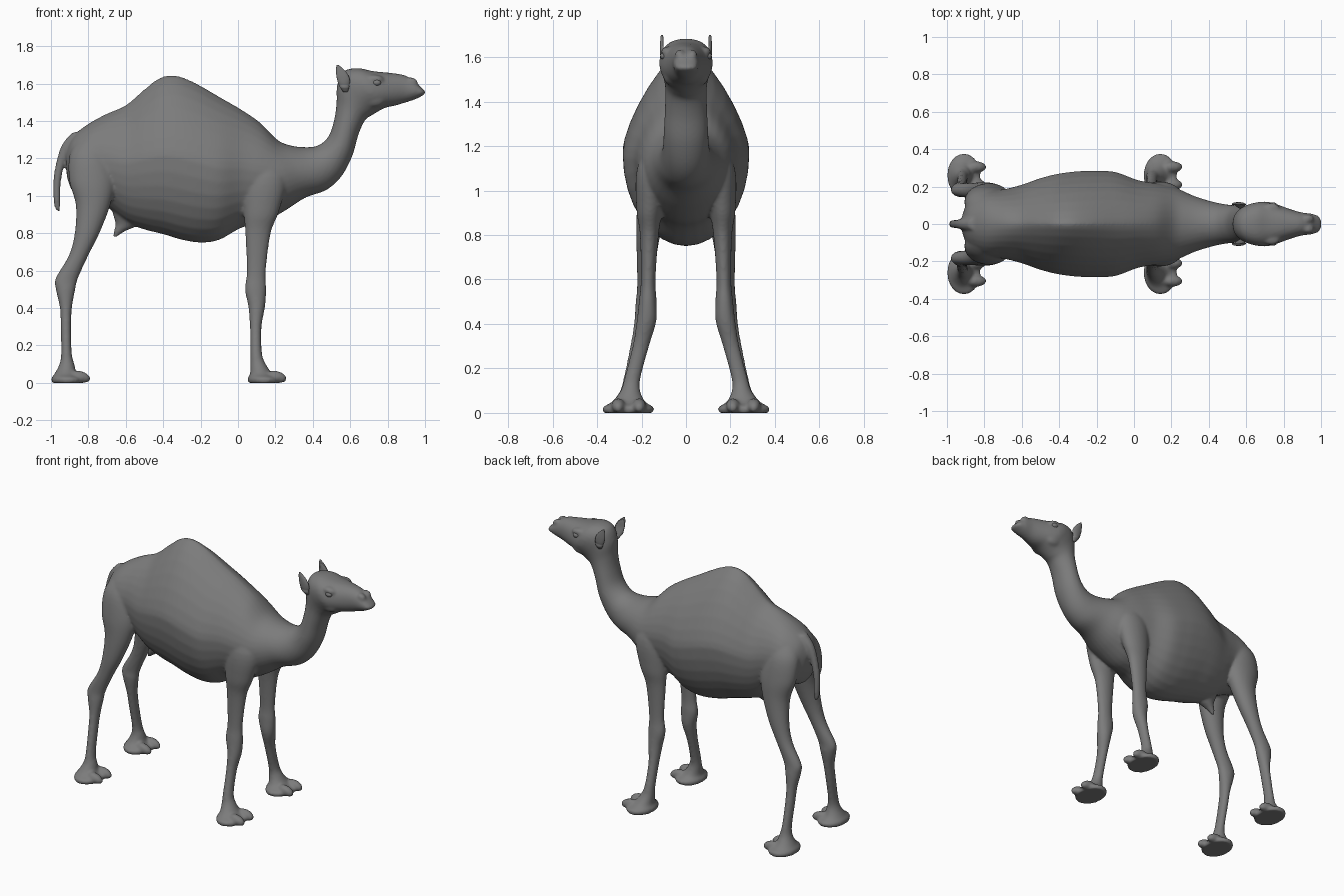
import bpy, bmesh, math
from mathutils import Vector, Matrix

SEGMENTS = 32
STEPS = 5

if "Cube" in bpy.data.objects:
    bpy.data.objects.remove(bpy.data.objects["Cube"], do_unlink=True)


def make_material(name, value):
    material = bpy.data.materials.new(name)
    material.use_nodes = True
    colour = (value, value, value, 1)
    material.diffuse_color = colour
    shader = material.node_tree.nodes["Principled BSDF"]
    shader.inputs["Base Color"].default_value = colour
    shader.inputs["Roughness"].default_value = 0.7
    return material


grey = make_material("plain grey", 0.2)


def smooth_rows(rows):
    """Catmull-Rom interpolation of every column in a table."""
    rows = [Vector(row) for row in rows]
    result = []
    for i in range(len(rows) - 1):
        a, b, c = rows[max(i - 1, 0)], rows[i], rows[i + 1]
        d = rows[min(i + 2, len(rows) - 1)]
        for step in range(STEPS):
            t = step / STEPS
            result.append(b + (c - a) * (t / 2)
                          + (a * 2 - b * 5 + c * 4 - d) * (t * t / 2)
                          + (b * 3 - a - c * 3 + d) * (t ** 3 / 2))
    result.append(rows[-1])
    return result


def skin(bm, rings):
    """Join rings of points into a closed tube."""
    loops = [[bm.verts.new(point) for point in ring] for ring in rings]
    for low, high in zip(loops, loops[1:]):
        for i in range(SEGMENTS):
            j = (i + 1) % SEGMENTS
            bm.faces.new((low[i], low[j], high[j], high[i]))
    bm.faces.new(loops[0][::-1])
    bm.faces.new(loops[-1])


def circle():
    for i in range(SEGMENTS):
        angle = math.tau * i / SEGMENTS
        yield math.cos(angle), math.sin(angle)


def power(value, exponent):
    return math.copysign(abs(value) ** exponent, value)


def spine_loft(bm, rows):
    """Rows: top x, top z, bottom x, bottom z, half width, roundness above."""
    rings = []
    for tx, tz, bx, bz, width, roundness in smooth_rows(rows):
        top, bottom = Vector((tx, 0, tz)), Vector((bx, 0, bz))
        middle, up = (top + bottom) / 2, (top - bottom) / 2
        ring = []
        for c, s in circle():
            e = 2 / roundness if s > 0 else 1
            ring.append(middle + up * power(s, e)
                        + Vector((0, width * power(c, e), 0)))
        rings.append(ring)
    skin(bm, rings)


def upright_loft(bm, rows, side=1):
    """Rows: z, centre x, centre y, radius along x, radius along y."""
    skin(bm, [[(x + rx * c, side * (y + ry * s), z) for c, s in circle()]
              for z, x, y, rx, ry in smooth_rows(rows)])


def ball(bm, centre, radii, pitch=0):
    matrix = (Matrix.Translation(centre) @ Matrix.Rotation(pitch, 4, "Y")
              @ Matrix.Diagonal((*radii, 1)))
    bmesh.ops.create_uvsphere(bm, u_segments=24, v_segments=16, radius=1,
                              matrix=matrix)


def finish(name, bm):
    bmesh.ops.recalc_face_normals(bm, faces=bm.faces)
    mesh = bpy.data.meshes.new(name)
    bm.to_mesh(mesh)
    bm.free()
    mesh.materials.append(grey)
    for face in mesh.polygons:
        face.use_smooth = True
    obj = bpy.data.objects.new(name, mesh)
    bpy.context.collection.objects.link(obj)
    return obj


TORSO = [
    (-.92, 1.25, -.915, 1.1, .05, 2), (-.88, 1.32, -.88, 1.02, .13, 2),
    (-.8, 1.385, -.8, .99, .175, 1.9), (-.7, 1.44, -.7, .94, .185, 1.7),
    (-.6, 1.485, -.6, .86, .21, 1.5), (-.5, 1.57, -.5, .82, .245, 1.4),
    (-.42, 1.63, -.4, .795, .268, 1.35), (-.34, 1.645, -.3, .765, .28, 1.35),
    (-.24, 1.61, -.2, .75, .285, 1.4), (-.1, 1.53, -.1, .765, .278, 1.5),
    (.02, 1.46, .02, .83, .235, 1.6), (.12, 1.39, .14, .86, .215, 1.7),
    (.21, 1.3, .25, .92, .19, 1.9),
]
NECK = [
    (.28, 1.27, .36, .99, .15, 2), (.36, 1.26, .47, 1.03, .12, 2),
    (.43, 1.27, .55, 1.1, .105, 2), (.485, 1.32, .61, 1.21, .1, 2),
    (.515, 1.41, .645, 1.33, .095, 2), (.527, 1.5, .68, 1.405, .093, 2),
]
HEAD = [
    (.53, 1.59, .715, 1.43, .1, 2.1), (.565, 1.665, .74, 1.445, .113, 2.2),
    (.64, 1.683, .765, 1.46, .12, 2.3), (.72, 1.667, .795, 1.473, .107, 2.4),
    (.81, 1.658, .84, 1.482, .083, 2.3), (.89, 1.645, .89, 1.497, .063, 2.2),
    (.945, 1.613, .945, 1.515, .056, 2.2), (.985, 1.575, .985, 1.535, .045, 2),
    (1, 1.56, 1, 1.546, .025, 2),
]
FORE_LEG = [
    (0, .14, .26, .086, .112), (.025, .14, .26, .088, .115),
    (.05, .125, .258, .06, .075), (.1, .107, .25, .042, .044),
    (.16, .097, .24, .031, .036), (.3, .095, .203, .031, .037),
    (.41, .1, .178, .045, .044), (.5, .094, .172, .057, .04),
    (.6, .098, .17, .051, .033), (.8, .107, .165, .068, .042),
    (.92, .125, .163, .095, .06), (1.1, .14, .14, .12, .08),
    (1.25, .12, .1, .06, .05),
]
HIND_LEG = [
    (0, -.91, .26, .086, .112), (.025, -.91, .26, .088, .115),
    (.05, -.92, .258, .06, .075), (.1, -.915, .252, .04, .044),
    (.16, -.917, .244, .028, .036), (.3, -.92, .215, .028, .036),
    (.4, -.92, .197, .032, .037), (.5, -.922, .185, .052, .041),
    (.56, -.915, .182, .06, .038), (.68, -.853, .178, .052, .043),
    (.8, -.807, .17, .066, .054), (.95, -.775, .152, .092, .068),
    (1.08, -.78, .135, .122, .078), (1.22, -.79, .1, .11, .085),
    (1.32, -.78, .07, .06, .05),
]
TAIL = [
    (.918, -.962, 0, .008, .008), (.96, -.967, 0, .018, .018),
    (1.08, -.967, 0, .021, .021), (1.2, -.942, 0, .025, .024),
    (1.28, -.905, 0, .032, .03), (1.34, -.86, 0, .025, .03),
]
SHEATH = [
    (.775, -.66, 0, .006, .008), (.81, -.635, 0, .03, .022),
    (.85, -.59, 0, .065, .04), (.92, -.585, 0, .085, .07),
    (.98, -.585, 0, .06, .06),
]
EAR = [
    (1.555, .575, .088, .012, .01), (1.59, .568, .104, .028, .016),
    (1.63, .562, .112, .034, .013), (1.67, .548, .114, .024, .01),
    (1.7, .532, .117, .005, .004),
]

# Body: torso, neck, head, limbs and tail fused into one skin
bm = bmesh.new()
spine_loft(bm, TORSO + NECK + HEAD)
upright_loft(bm, TAIL)
upright_loft(bm, SHEATH)
for side in (-1, 1):
    for leg, foot_x in ((FORE_LEG, .14), (HIND_LEG, -.91)):
        upright_loft(bm, leg, side)
        # Two toes on each pad
        for toe_y in (.21, .305):
            ball(bm, (foot_x + .068, side * toe_y, .033), (.055, .03, .03), .3)
    # Nostril wings, brows and cheeks
    ball(bm, (.935, side * .028, 1.613), (.03, .022, .018), .5)
    ball(bm, (.735, side * .085, 1.625), (.045, .027, .022), .1)
    ball(bm, (.72, side * .07, 1.53), (.07, .035, .055), .3)
body = finish("body", bm)
remesh = body.modifiers.new("fuse", "REMESH")
remesh.mode = "VOXEL"
remesh.voxel_size = 0.009
remesh.use_smooth_shade = True
relax = body.modifiers.new("relax", "SMOOTH")
relax.factor = 0.5
relax.iterations = 6

# Ears and eyes on both sides of the head
for side, label in ((-1, "near"), (1, "far")):
    bm = bmesh.new()
    upright_loft(bm, EAR, side)
    # Hollow the forward face of the ear
    for vert in bm.verts:
        if vert.co.y * side > .108 and vert.co.z > 1.59:
            vert.co.y -= side * .008
    finish(label + "_ear", bm)

    bm = bmesh.new()
    ball(bm, (.742, side * .101, 1.605), (.022, .015, .016))
    finish(label + "_eye", bm)
